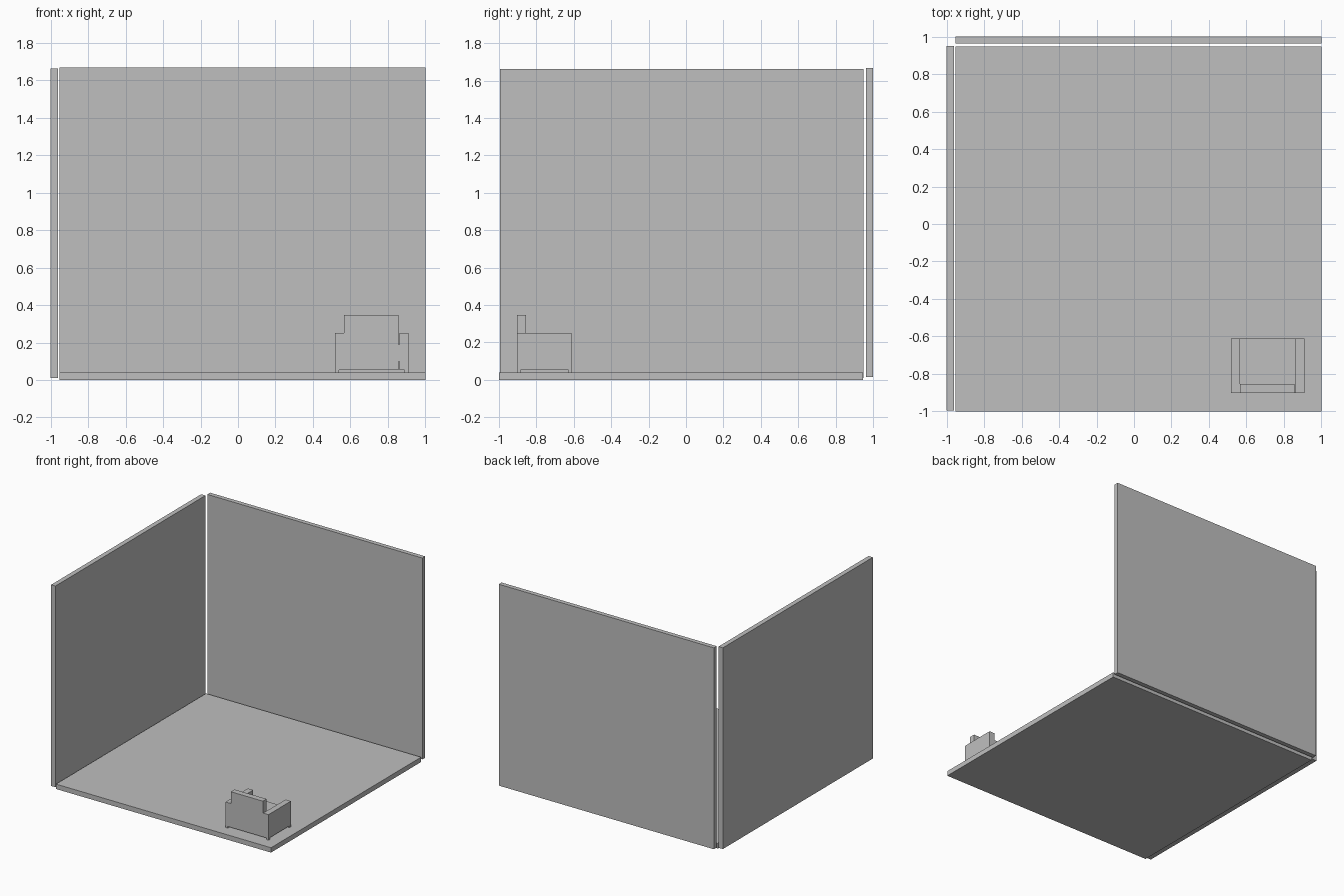
import bpy
from mathutils import Vector

if "Cube" in bpy.data.objects:
    bpy.data.objects.remove(bpy.data.objects["Cube"])

grey = bpy.data.materials.new("light_grey")
grey.diffuse_color = (0.52, 0.52, 0.52, 1)
grey.use_nodes = True
grey.node_tree.nodes["Principled BSDF"].inputs["Base Color"].default_value = grey.diffuse_color


def box(name, x, y, z):
    """Box spanning the given (min, max) ranges."""
    lo, hi = Vector((x[0], y[0], z[0])), Vector((x[1], y[1], z[1]))
    bpy.ops.mesh.primitive_cube_add(size=1, location=(lo + hi) / 2)
    ob = bpy.context.object
    ob.name = name
    ob.scale = hi - lo
    bpy.ops.object.transform_apply(location=False, rotation=False, scale=True)
    ob.data.materials.append(grey)
    return ob


# Room: floor slab and two free-standing walls with narrow gaps
box("floor", (-0.953, 1.0), (-1.0, 0.947), (0.0, 0.04))
box("left_wall", (-1.0, -0.961), (-0.995, 0.95), (0.01, 1.662))
box("back_wall", (-0.953, 1.0), (0.963, 1.0), (0.015, 1.668))

# Armchair, facing the back wall
X0, X1, Y0, Y1 = 0.519, 0.909, -0.903, -0.612
ARM = 0.048
BASE = 0.054
box("left_arm", (X0, X0 + ARM), (Y0, Y1), (BASE, 0.25))
box("right_arm", (X1 - ARM, X1), (Y0, Y1), (BASE, 0.25))
box("backrest", (X0 + ARM, X1 - ARM - 0.003), (Y0, Y0 + ARM), (BASE, 0.347))
box("seat", (X0 + ARM, X1 - ARM), (Y0 + 0.001, Y1), (0.1, 0.19))

# Feet at the four corners
FOOT = 0.02
for side, x in (("left", X0), ("right", X1 - FOOT)):
    for end, y in (("rear", Y0), ("front", Y1 - FOOT)):
        box(f"{side}_{end}_foot", (x, x + FOOT), (y, y + FOOT), (0.04, BASE))
